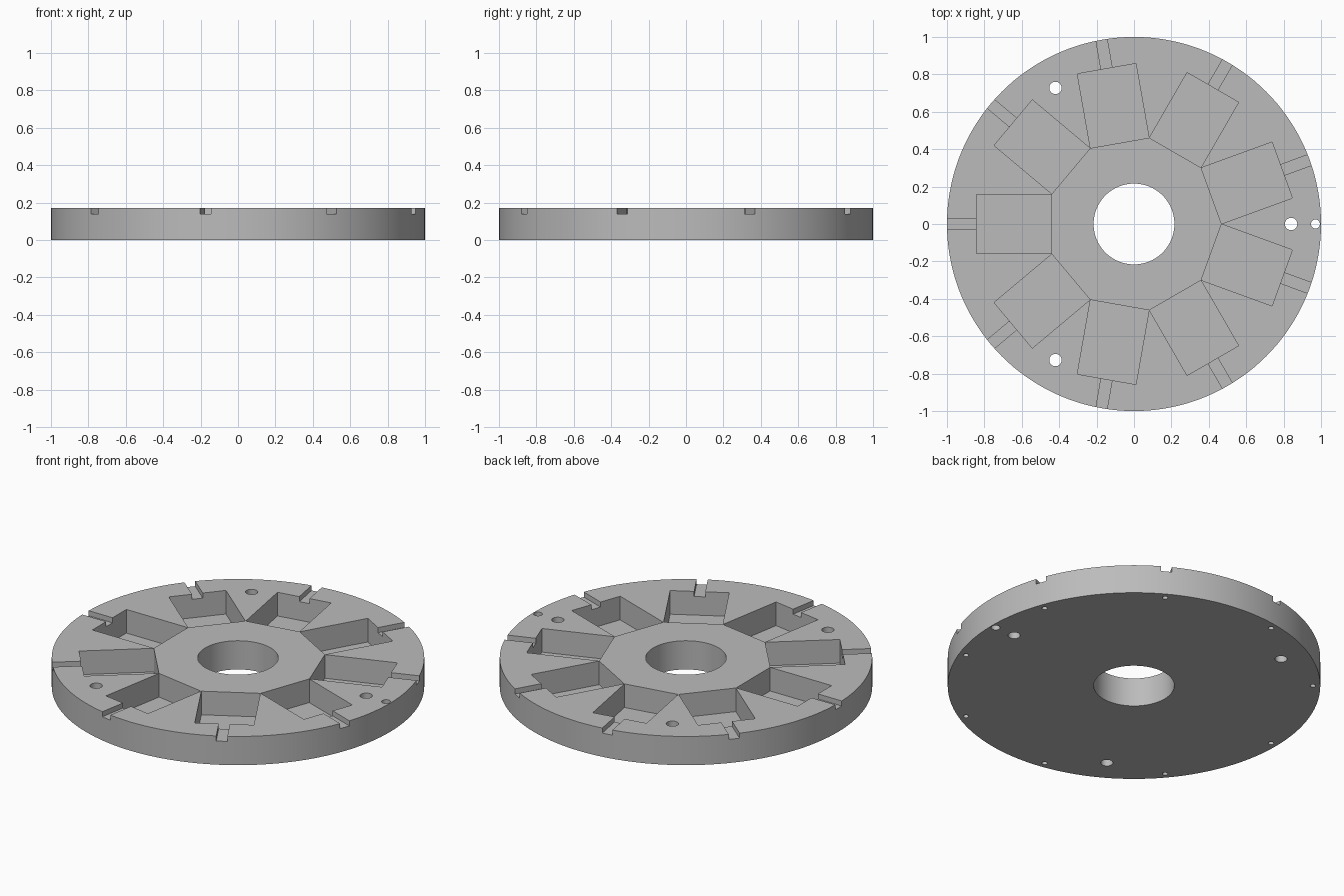
import bpy
import bmesh
from math import radians, pi
from mathutils import Matrix, Vector

HEIGHT = 0.17
PITCH = 40                                   # nine equal stations
STATIONS = [20 + PITCH * i for i in range(9)]

default = bpy.data.objects.get("Cube")
if default:
    bpy.data.objects.remove(default, do_unlink=True)

grey = bpy.data.materials.new("plain grey")
grey.use_nodes = True
colour = (0.5, 0.5, 0.5, 1)
grey.diffuse_color = colour
grey.node_tree.nodes["Principled BSDF"].inputs["Base Color"].default_value = colour


def spin(angle):
    return Matrix.Rotation(radians(angle), 4, "Z")


def cylinder(bm, angle, distance, radius, z0, z1, sides=32):
    place = spin(angle) @ Matrix.Translation((distance, 0, (z0 + z1) / 2))
    bmesh.ops.create_cone(bm, cap_ends=True, segments=sides, radius1=radius,
                          radius2=radius, depth=z1 - z0, matrix=place)


def block(bm, angle, r0, r1, width, z0, z1):
    centre = Vector(((r0 + r1) / 2, 0, (z0 + z1) / 2))
    size = Matrix.Diagonal((r1 - r0, width, z1 - z0, 1))
    bmesh.ops.create_cube(bm, size=1,
                          matrix=spin(angle) @ Matrix.Translation(centre) @ size)


def make(name, bm):
    mesh = bpy.data.meshes.new(name)
    bm.to_mesh(mesh)
    bm.free()
    mesh.materials.append(grey)
    obj = bpy.data.objects.new(name, mesh)
    bpy.context.collection.objects.link(obj)
    return obj


def cut(target, name, bm):
    cutter = make(name, bm)
    cutter.hide_render = True
    mod = target.modifiers.new(name, "BOOLEAN")
    mod.operation = "DIFFERENCE"
    mod.solver = "EXACT"
    mod.object = cutter
    bpy.context.view_layer.objects.active = target
    bpy.ops.object.modifier_apply(modifier=name)
    bpy.data.objects.remove(cutter, do_unlink=True)


# Round plate
bm = bmesh.new()
cylinder(bm, 0, 0, 1, 0, HEIGHT, 144)
plate = make("slotted_disc", bm)

# Nine rectangular pockets that almost touch at their inner corners
bm = bmesh.new()
for a in STATIONS:
    block(bm, a, 0.44, 0.843, 0.318, 0.03, 0.3)
cut(plate, "pocket_cutter", bm)

# Shallow notch from each pocket out through the rim
bm = bmesh.new()
for a in STATIONS:
    block(bm, a, 0.8, 1.1, 0.06, 0.14, 0.3)
cut(plate, "notch_cutter", bm)

# Centre bore, three bolt holes, one index hole, blind holes underneath
bm = bmesh.new()
cylinder(bm, 0, 0, 0.216, -0.1, 0.3, 96)
for a in (0, 120, 240):
    cylinder(bm, a, 0.84, 0.033, -0.1, 0.3)
cylinder(bm, 0, 0.97, 0.024, -0.1, 0.3)
for a in STATIONS:
    cylinder(bm, a, 0.96, 0.015, -0.1, 0.08, 24)
cut(plate, "hole_cutter", bm)

# Smooth round walls, sharp edges
bpy.ops.object.select_all(action="DESELECT")
plate.select_set(True)
bpy.context.view_layer.objects.active = plate
bpy.ops.object.shade_smooth_by_angle(angle=pi / 6)
